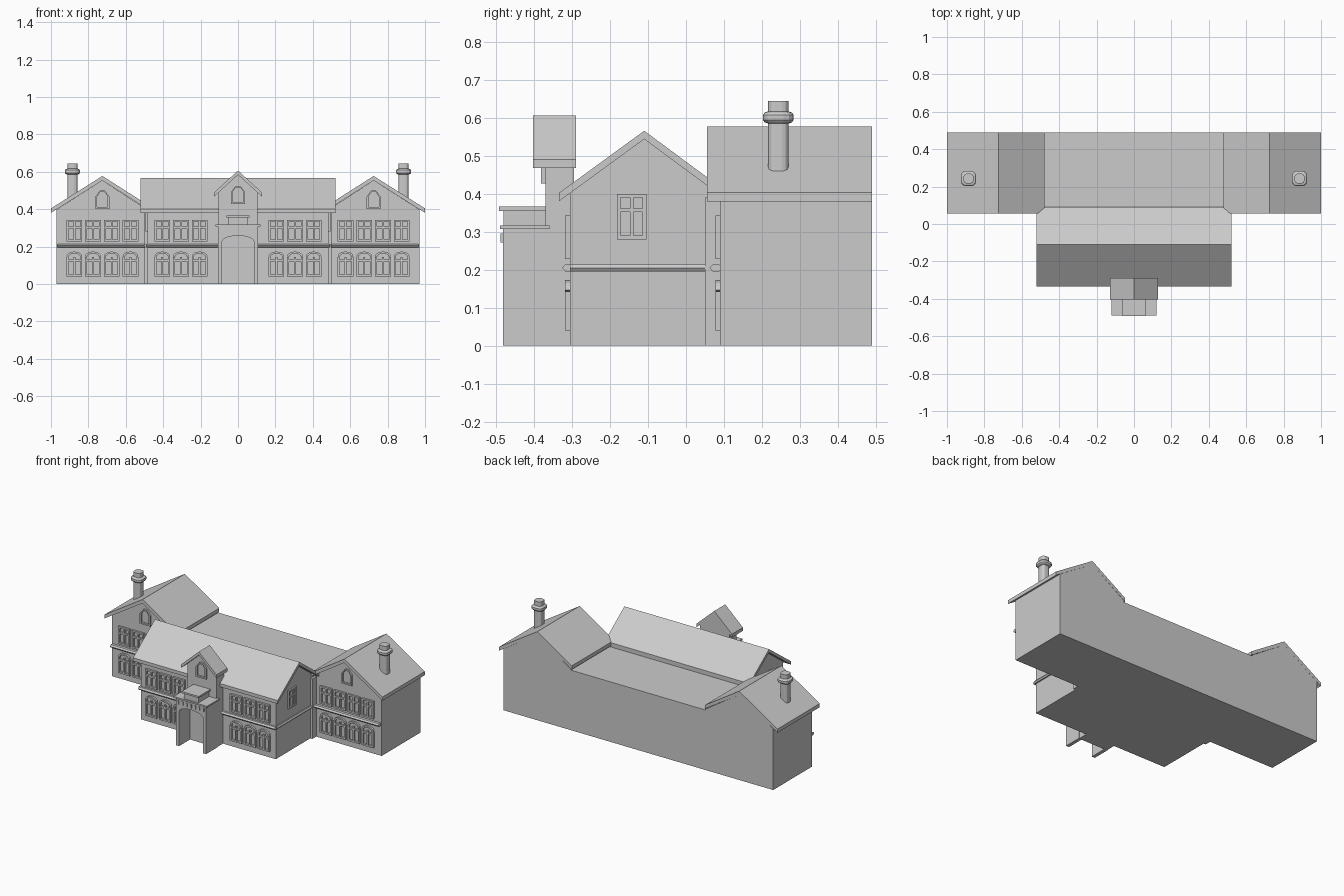
import bpy, bmesh, math

if "Cube" in bpy.data.objects:
    bpy.data.objects.remove(bpy.data.objects["Cube"])

stone = bpy.data.materials.new("plain_grey")
stone.diffuse_color = (0.6, 0.6, 0.6, 1)
stone.use_nodes = True
stone.node_tree.nodes["Principled BSDF"].inputs["Base Color"].default_value = stone.diffuse_color


def prism(bm, pts, d0, d1, axis):
    """Extrude a (u, z) outline from d0 to d1 along x or y."""
    def put(p, d):
        return (p[0], d, p[1]) if axis == 'y' else (d, p[0], p[1])
    a = [bm.verts.new(put(p, d0)) for p in pts]
    b = [bm.verts.new(put(p, d1)) for p in pts]
    bm.faces.new(a)
    bm.faces.new(b[::-1])
    n = len(pts)
    for i in range(n):
        j = (i + 1) % n
        bm.faces.new((a[i], b[i], b[j], a[j]))


def rect(u0, u1, z0, z1):
    return [(u0, z0), (u1, z0), (u1, z1), (u0, z1)]


def box(bm, x0, x1, y0, y1, z0, z1):
    prism(bm, rect(x0, x1, z0, z1), y0, y1, 'y')


def finish(bm, name):
    bmesh.ops.recalc_face_normals(bm, faces=bm.faces)
    me = bpy.data.meshes.new(name)
    bm.to_mesh(me)
    bm.free()
    me.materials.append(stone)
    ob = bpy.data.objects.new(name, me)
    bpy.context.collection.objects.link(ob)
    return ob


def arch(u, w, z, rise, n=8):
    """Points of a segmental arch from right to left."""
    return [(u + w * math.cos(math.pi * i / n),
             z + rise * math.sin(math.pi * i / n)) for i in range(n + 1)]


def window(bm, u, z0, z1, d0, d1, axis, arched=False, w=0.042):
    """Frame with centre mullion and transom, four panes."""
    t = 0.010
    head = z1 - (0.03 if arched else t)
    for a, b in ((u - w, u - w + t), (u - t / 2, u + t / 2), (u + w - t, u + w)):
        prism(bm, rect(a, b, z0, head), d0, d1, axis)
    prism(bm, rect(u - w, u + w, z0, z0 + t), d0, d1, axis)
    zt = z0 + (z1 - z0) * 0.64
    prism(bm, rect(u - w, u + w, zt - t / 2, zt + t / 2), d0, d1, axis)
    if arched:
        outer = arch(u, w, head + 0.004, z1 - head - 0.004)
        inner = arch(u, w - t, head, z1 - head - t)
        prism(bm, outer + inner[::-1], d0, d1, axis)
    else:
        prism(bm, rect(u - w, u + w, head, z1), d0, d1, axis)


def gable_window(bm, u, z0, z1, d0, d1, w=0.037, t=0.009):
    """Pointed frame ring with a sill."""
    def shape(s):
        return [(u - w + s, z0 + s), (u + w - s, z0 + s), (u + w - s, z1 - 0.032),
                (u + 0.012, z1 - s), (u - 0.012, z1 - s), (u - w + s, z1 - 0.032)]
    o, i = shape(0), shape(t)
    for k in range(6):
        m = (k + 1) % 6
        prism(bm, [o[k], o[m], i[m], i[k]], d0, d1, 'y')


def roof(bm, left, ridge, right, t, d0, d1, axis):
    prism(bm, [left, ridge, right, (right[0], right[1] - t),
               (ridge[0], ridge[1] - t), (left[0], left[1] - t)], d0, d1, axis)


# Rear link block with flat roof
bm = bmesh.new()
box(bm, -0.5, 0.5, 0.05, 0.49, 0, 0.39)
finish(bm, "rear_block")

# Front block body, gables on the sides
bm = bmesh.new()
prism(bm, [(-0.305, 0), (0.09, 0), (0.09, 0.40), (-0.11, 0.545), (-0.305, 0.402)],
      -0.485, 0.485, 'x')
finish(bm, "front_block")
bm = bmesh.new()
roof(bm, (-0.335, 0.402), (-0.11, 0.566), (0.09, 0.418), 0.022, -0.52, 0.52, 'x')
finish(bm, "front_block_roof")

# Wings with roofs and chimneys
for s, side in ((-1, "left"), (1, "right")):
    bm = bmesh.new()
    prism(bm, [(s * 0.97, 0), (s * 0.485, 0), (s * 0.485, 0.398),
               (s * 0.725, 0.553), (s * 0.97, 0.398)], 0.09, 0.49, 'y')
    finish(bm, side + "_wing")

    bm = bmesh.new()
    roof(bm, (s * 1.0, 0.404), (s * 0.725, 0.577), (s * 0.478, 0.42), 0.024, 0.055, 0.49, 'y')
    finish(bm, side + "_wing_roof")

    # Chimney: rounded square sections stacked up
    bm = bmesh.new()
    rings = []
    for z, r in ((0.43, 0.027), (0.585, 0.027), (0.588, 0.036), (0.594, 0.041),
                 (0.608, 0.041), (0.614, 0.036), (0.617, 0.027), (0.645, 0.027)):
        ring = []
        for k in range(16):
            a = 2 * math.pi * (k + 0.5) / 16
            c, n = math.cos(a), math.sin(a)
            ring.append(bm.verts.new((s * 0.885 + r * math.copysign(abs(c) ** 0.65, c),
                                      0.243 + r * math.copysign(abs(n) ** 0.65, n), z)))
        rings.append(ring)
    for lo, hi in zip(rings, rings[1:]):
        for k in range(16):
            m = (k + 1) % 16
            bm.faces.new((lo[k], lo[m], hi[m], hi[k]))
    bm.faces.new(rings[0][::-1])
    bm.faces.new(rings[-1])
    finish(bm, side + "_chimney")

    # Windows of the wing and of this half of the front block
    bm = bmesh.new()
    for u in (0.575, 0.675, 0.775, 0.875):
        window(bm, s * u, 0.228, 0.343, 0.078, 0.092, 'y')
        window(bm, s * u, 0.04, 0.173, 0.078, 0.092, 'y', True)
    gable_window(bm, s * 0.725, 0.402, 0.50, 0.078, 0.092)
    for u in (0.205, 0.305, 0.405):
        window(bm, s * u, 0.228, 0.343, -0.318, -0.303, 'y')
        window(bm, s * u, 0.04, 0.173, -0.318, -0.303, 'y', True)
    window(bm, -0.143, 0.28, 0.40, s * 0.483, s * 0.495, 'x', w=0.039)
    finish(bm, side + "_windows")

# String course: six-sided moulding around the front
bm = bmesh.new()


def moulding(c):
    return [(c - 0.018, 0.205), (c - 0.010, 0.214), (c + 0.008, 0.214),
            (c + 0.014, 0.205), (c + 0.008, 0.196), (c - 0.010, 0.196)]


prism(bm, moulding(-0.308), -0.49, 0.49, 'x')
for s in (-1, 1):
    prism(bm, moulding(0.08), s * 0.48, s * 0.965, 'x')
    prism(bm, moulding(s * 0.485), -0.305, 0.09, 'y')
finish(bm, "string_course")

# Entrance tower with gable roof
bm = bmesh.new()
prism(bm, [(-0.105, 0), (0.105, 0), (0.105, 0.488), (0, 0.588), (-0.105, 0.488)],
      -0.37, -0.295, 'y')
finish(bm, "entrance_tower")
bm = bmesh.new()
roof(bm, (-0.127, 0.490), (0, 0.606), (0.127, 0.490), 0.022, -0.403, -0.29, 'y')
finish(bm, "tower_roof")
bm = bmesh.new()
gable_window(bm, 0, 0.427, 0.525, -0.382, -0.368)
finish(bm, "tower_window")

# Porch with arched opening
bm = bmesh.new()
prism(bm, [(0.108, 0.0), (0.108, 0.31), (-0.108, 0.31), (-0.108, 0.0), (-0.086, 0.0)]
      + arch(0, 0.086, 0.225, 0.033, 12)[::-1] + [(0.086, 0.0)], -0.482, -0.365, 'y')
finish(bm, "porch")

# Porch cornice, raised block, cap and small brackets
bm = bmesh.new()
box(bm, -0.12, 0.12, -0.49, -0.36, 0.307, 0.317)
box(bm, -0.052, 0.052, -0.48, -0.365, 0.315, 0.357)
box(bm, -0.062, 0.062, -0.492, -0.365, 0.355, 0.366)
for k in range(7):
    x = -0.09 + 0.03 * k
    box(bm, x - 0.005, x + 0.005, -0.488, -0.48, 0.272, 0.295)
finish(bm, "porch_trim")
